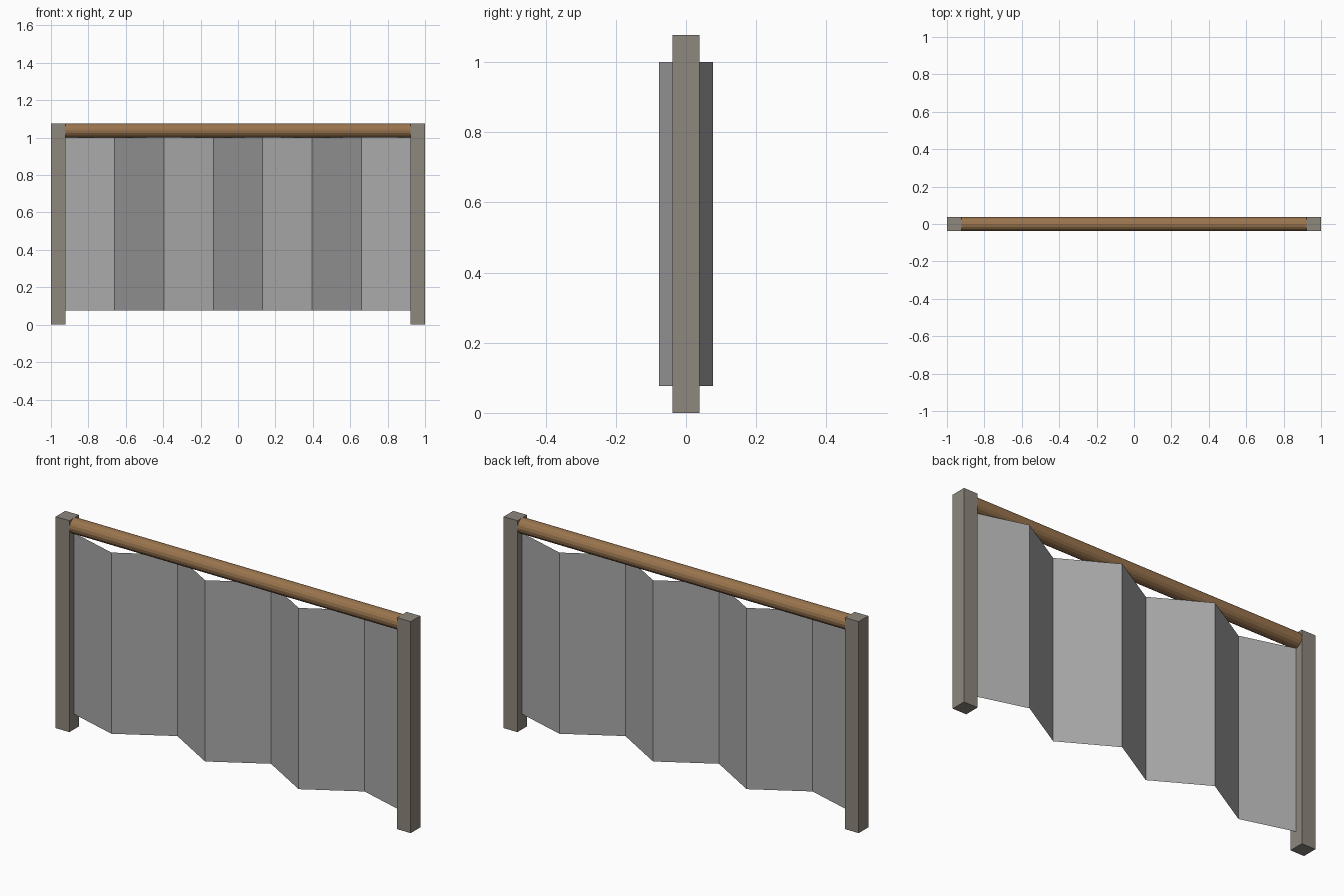
import bpy, bmesh, math

if "Cube" in bpy.data.objects:
    bpy.data.objects.remove(bpy.data.objects["Cube"])

W = 0.077                # post width and rail diameter
INNER = 1 - W            # inner face of the posts
TOP = 1.077


def material(name, rgb):
    m = bpy.data.materials.new(name)
    m.diffuse_color = (*rgb, 1)
    m.use_nodes = True
    m.node_tree.nodes["Principled BSDF"].inputs["Base Color"].default_value = m.diffuse_color
    return m


post_mat = material("grey brown post", (0.27, 0.242, 0.205))
rail_mat = material("wood rail", (0.32, 0.175, 0.075))
sheet_mat = material("grey sheet", (0.40, 0.40, 0.40))

# Square end posts
for side, name in ((-1, "left_post"), (1, "right_post")):
    bpy.ops.mesh.primitive_cube_add(size=1, location=(side * (1 - W / 2), 0, TOP / 2))
    post = bpy.context.object
    post.name = name
    post.scale = (W, W, TOP)
    post.data.materials.append(post_mat)

# Round top rail
bpy.ops.mesh.primitive_cylinder_add(vertices=16, radius=W / 2, depth=2 * INNER,
                                    location=(0, 0, TOP - W / 2),
                                    rotation=(0, math.pi / 2, 0))
rail = bpy.context.object
rail.name = "top_rail"
rail.data.materials.append(rail_mat)

# Folded sheet: seven zigzag panels, ends meeting the post centres
PANELS = 7
bm = bmesh.new()
columns = []
for i in range(PANELS + 1):
    x = -INNER + 2 * INNER * i / PANELS
    y = 0 if i in (0, PANELS) else W * (-1) ** i
    columns.append([bm.verts.new((x, y, z)) for z in (W, 1.0)])
for a, b in zip(columns, columns[1:]):
    bm.faces.new((a[0], b[0], b[1], a[1]))
mesh = bpy.data.meshes.new("folded_sheet")
bm.to_mesh(mesh)
bm.free()
sheet = bpy.data.objects.new("folded_sheet", mesh)
bpy.context.collection.objects.link(sheet)
mesh.materials.append(sheet_mat)
